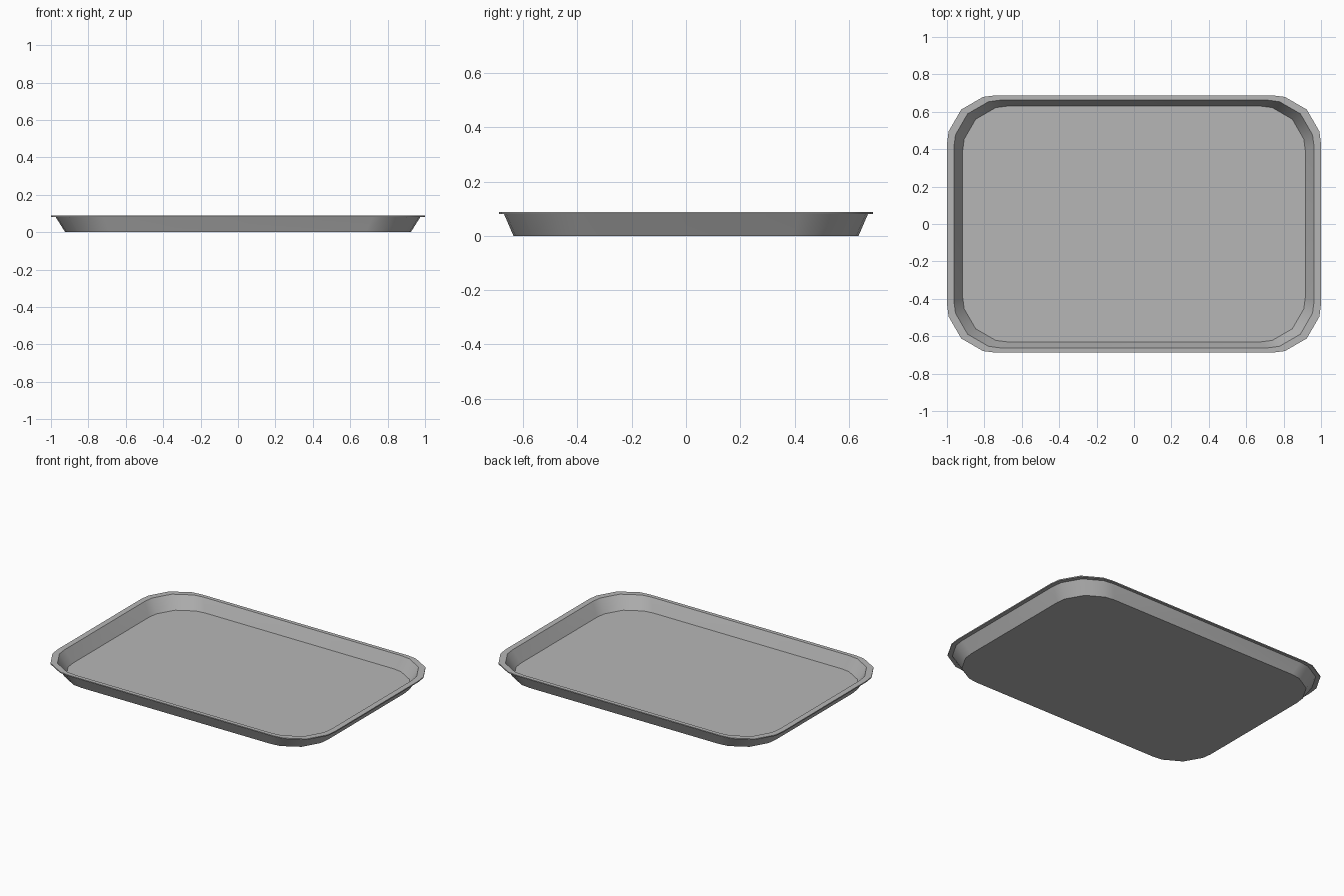
import bpy
import bmesh
from math import cos, sin, radians

cube = bpy.data.objects.get("Cube")
if cube:
    bpy.data.objects.remove(cube, do_unlink=True)

HALF_X, HALF_Y, RADIUS = 1.0, 0.688, 0.26
CORNER_ANGLES = (0, 15, 45, 75, 90)

# Cross-section from underside, over the rim, to the floor: (outline scale, height)
PROFILE = [
    (0.924, 0.0), (0.975, 0.081), (1.0, 0.081),
    (1.0, 0.088), (0.963, 0.088), (0.916, 0.006),
]


def rounded_outline():
    """Rectangle outline with faceted round corners, counter-clockwise."""
    points = []
    for quarter, (sx, sy) in enumerate([(1, 1), (-1, 1), (-1, -1), (1, -1)]):
        for angle in CORNER_ANGLES:
            a = radians(angle + 90 * quarter)
            points.append((sx * (HALF_X - RADIUS) + RADIUS * cos(a),
                           sy * (HALF_Y - RADIUS) + RADIUS * sin(a)))
    return points


# Plain grey material
grey = bpy.data.materials.new("tray_grey")
grey.use_nodes = True
colour = (0.47, 0.47, 0.47, 1.0)
grey.diffuse_color = colour
grey.node_tree.nodes["Principled BSDF"].inputs["Base Color"].default_value = colour

# Tray: scaled outlines bridged into walls, capped by base and floor
bm = bmesh.new()
outline = rounded_outline()
rings = [[bm.verts.new((x * s, y * s, z)) for x, y in outline] for s, z in PROFILE]
count = len(outline)
for low, high in zip(rings, rings[1:]):
    for i in range(count):
        j = (i + 1) % count
        bm.faces.new((low[i], low[j], high[j], high[i]))
bm.faces.new(reversed(rings[0]))
bm.faces.new(rings[-1])
bmesh.ops.recalc_face_normals(bm, faces=bm.faces)

mesh = bpy.data.meshes.new("tray")
bm.to_mesh(mesh)
bm.free()
mesh.materials.append(grey)
tray = bpy.data.objects.new("tray", mesh)
bpy.context.collection.objects.link(tray)

# Smooth corners, crisp rim and floor edges
bpy.ops.object.select_all(action="DESELECT")
tray.select_set(True)
bpy.context.view_layer.objects.active = tray
bpy.ops.object.shade_smooth_by_angle(angle=radians(32))
